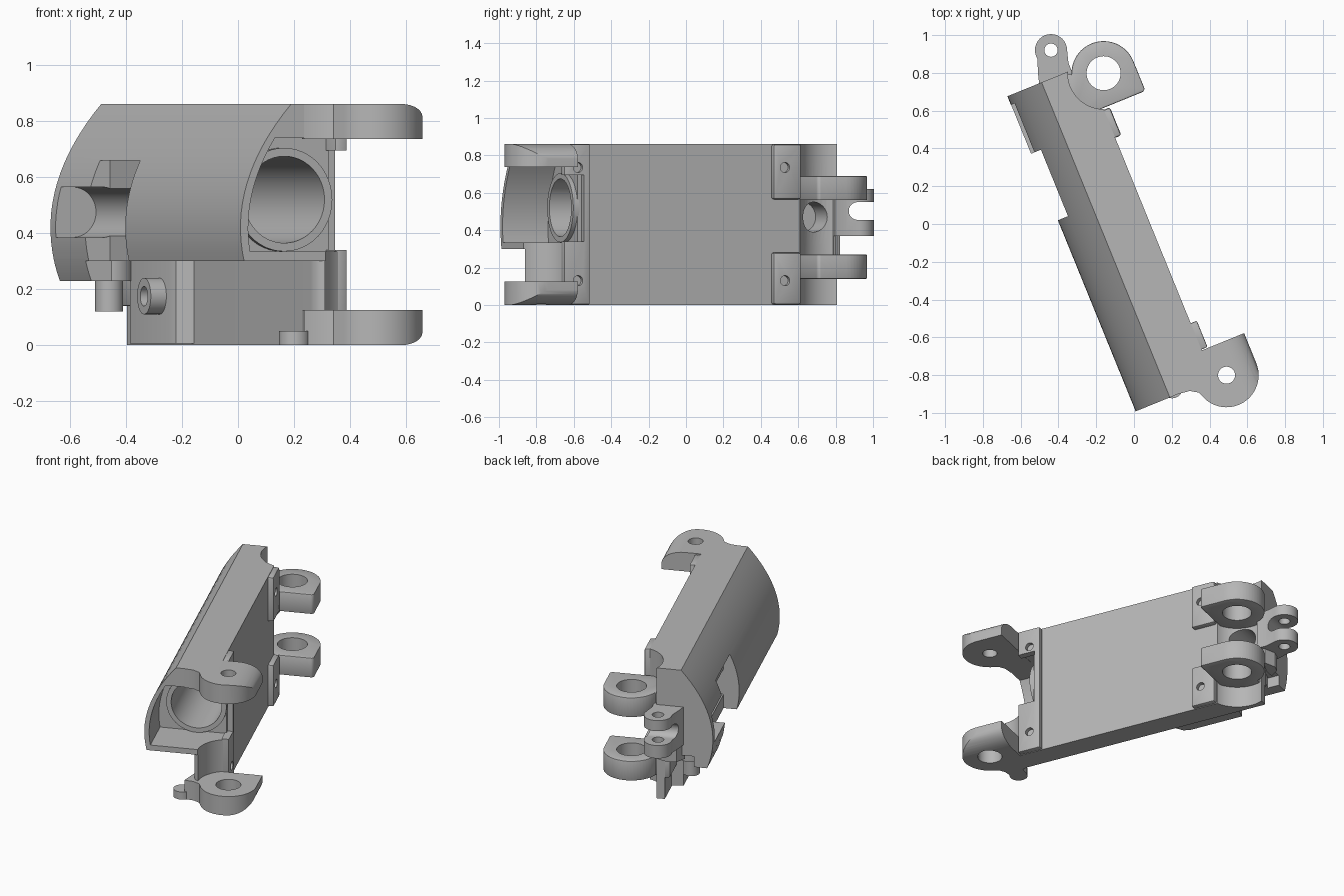
import bpy, bmesh, math
from mathutils import Matrix, Vector

if "Cube" in bpy.data.objects:
    bpy.data.objects.remove(bpy.data.objects["Cube"])

gray = bpy.data.materials.new("plain gray")
gray.use_nodes = True
gray.diffuse_color = (0.47, 0.47, 0.47, 1)
gray.node_tree.nodes["Principled BSDF"].inputs["Base Color"].default_value = gray.diffuse_color
parts = []
TOP = 0.862          # overall height
TURN = math.atan2(0.377, 0.926)


def prism(name, pts, axis, lo, hi, bevel=0):
    """Extrude a 2D outline along x, y or z between lo and hi."""
    place = {"x": lambda p, d: (d, p[0], p[1]),
             "y": lambda p, d: (p[0], d, p[1]),
             "z": lambda p, d: (p[0], p[1], d)}[axis]
    bm = bmesh.new()
    face = bm.faces.new([bm.verts.new(place(p, lo)) for p in pts])
    ext = bmesh.ops.extrude_face_region(bm, geom=[face])
    shift = Vector(place((0, 0), hi - lo))
    bmesh.ops.translate(bm, vec=shift, verts=[v for v in ext["geom"] if isinstance(v, bmesh.types.BMVert)])
    bmesh.ops.recalc_face_normals(bm, faces=bm.faces)
    if bevel:
        bmesh.ops.bevel(bm, geom=bm.edges[:], offset=bevel, segments=2, affect="EDGES", profile=0.5)
    mesh = bpy.data.meshes.new(name)
    bm.to_mesh(mesh)
    bm.free()
    mesh.materials.append(gray)
    ob = bpy.data.objects.new(name, mesh)
    bpy.context.scene.collection.objects.link(ob)
    parts.append(ob)
    return ob


def arc(c, r, a, b, n=24):
    return [(c[0] + r * math.cos(math.radians(a + (b - a) * i / n)),
             c[1] + r * math.sin(math.radians(a + (b - a) * i / n))) for i in range(n + 1)]


def rect(a, b, c, d):
    return [(a, c), (b, c), (b, d), (a, d)]


def cyl(name, c, r, axis, lo, hi):
    return prism(name, arc(c, r, 0, 360, 48)[:-1], axis, lo, hi)


def combine(target, others, op="DIFFERENCE"):
    """Apply booleans to the target and drop the helper shapes."""
    for other in others:
        m = target.modifiers.new("cut", "BOOLEAN")
        m.operation, m.solver, m.object = op, "EXACT", other
        other.hide_render = True
    deps = bpy.context.evaluated_depsgraph_get()
    mesh = bpy.data.meshes.new_from_object(target.evaluated_get(deps))
    target.modifiers.clear()
    target.data = mesh
    for other in others:
        parts.remove(other)
        bpy.data.objects.remove(other)


def side(z, inset=0):
    """Bowed side of the housing."""
    return (-0.366 + inset + 0.194 * ((z - 0.42) / 0.44) ** 2, z)


def bowed(z0, z1, right, inset=0, n=16):
    return [side(z1 + (z0 - z1) * i / n, inset) for i in range(n + 1)] + [(right, z0), (right, z1)]


FRONT, REAR = (0.152, -0.926), (0.152, 0.80)

# housing: bowed shell with front cavity, bore, side window and groove
body = prism("housing", bowed(0.30, TOP, 0.08), "y", -0.922, 0.879)
groove = [(-0.5, 0.385)] + arc((-0.30, 0.475), 0.09, -90, 90) + [(-0.5, 0.565)]
combine(body, [
    prism("cavity", bowed(0.335, 0.74, 0.3, 0.03), "y", -1.1, -0.66),
    cyl("bore", (-0.10, 0.52), 0.155, "y", -0.8, 0.1),
    cyl("front_clearance", FRONT, 0.19, "z", 0.1, 0.74),
    cyl("rear_clearance", REAR, 0.19, "z", -0.1, 1),
    prism("window", rect(0.17, 0.55, 0.29, 0.66), "x", -0.6, -0.27),
    prism("groove", groove, "y", 0.172, 0.83),
    cyl("cross_hole", (0.75, 0.47), 0.08, "x", -0.2, 0.2),
])
ring = cyl("bore_ring", (-0.10, 0.52), 0.185, "y", -0.685, -0.65)
combine(ring, [cyl("ring_hole", (-0.10, 0.52), 0.155, "y", -0.8, -0.5)])

# rear skirt of the housing
skirt = prism("rear_skirt", bowed(0.23, 0.31, -0.25), "y", 0.58, 0.879)
cyl("pin_collar", (-0.2, 0.73), 0.085, "z", 0.23, 0.32)
cyl("pin", (-0.2, 0.73), 0.05, "z", 0.12, 0.3)

# lower base with rounded front corner
base_outline = [(0.08, -0.922), (0.08, 0.879), (-0.07, 0.879)] + arc((-0.01, -0.862), 0.06, 180, 270, 8)
base = prism("base", base_outline, "z", 0, 0.31)
combine(base, [cyl("front_scoop", FRONT, 0.19, "z", -1, 1), cyl("rear_scoop", REAR, 0.19, "z", -1, 1)])
prism("side_block", [(-0.05, 0.24), (-0.08, 0.25), (-0.125, 0.28), (-0.14, 0.32),
                     (-0.14, 0.68), (-0.05, 0.70)], "z", 0.005, 0.305)
boss = cyl("side_boss", (0.40, 0.175), 0.065, "x", -0.20, -0.13)
combine(boss, [cyl("boss_hole", (0.40, 0.175), 0.035, "x", -0.3, -0.16)])

# mounting pads on the flat face
pad_f = prism("front_pad", rect(-0.75, -0.60, 0.003, TOP - 0.003), "x", 0.07, 0.115, 0.006)
combine(pad_f, [prism("pad_notch", rect(-0.9, -0.635, 0.34, 0.695), "x", 0, 0.2)]
        + [cyl("screw", (-0.67, z), 0.027, "x", 0.09, 0.2) for z in (0.13, 0.735)])
for name, lo, hi, z in (("lower", 0.003, 0.28, 0.13), ("upper", 0.565, TOP - 0.003, 0.735)):
    pad = prism(name + "_rear_pad", rect(0.46, 0.62, lo, hi), "x", 0.07, 0.115, 0.012)
    combine(pad, [cyl("screw", (0.525, z), 0.027, "x", 0.09, 0.2)])

# front lugs, rounded on their outer sides
outline = [(0.322, -0.755), (-0.06, -0.755), (-0.12, -0.922), (-0.06, -0.93), (-0.02, -0.955)]
outline += arc(FRONT, 0.17, 200, 360)
for name, flip, hole in (("upper", False, 0.045), ("lower", True, 0.075)):
    z = (lambda v: TOP - v) if flip else (lambda v: v)
    lo, hi = sorted((z(0.737), z(TOP)))
    lug = prism(name + "_front_lug", outline, "z", lo, hi)
    crown = [(-0.4, 0.7), (-0.4, TOP)] + [(0.18 + 0.143 * math.sin(a), 0.775 + 0.087 * math.cos(a))
                                         for a in [i * math.pi / 20 for i in range(11)]] + [(0.323, 0.7)]
    combine(lug, [prism("crown", [(x, z(v)) for x, v in crown], "y", -1.3, -0.5)], "INTERSECT")
    combine(lug, [cyl("lug_hole", FRONT, hole, "z", -1, 2)])
cyl("lug_tail", (-0.14, -0.88), 0.055, "z", 0, 0.05)
prism("tail_web", rect(-0.14, 0.0, -0.92, -0.82), "z", 0, 0.05)

# rear lugs
outline = [(0.31, 0.63), (0.322, 0.642)] + arc(REAR, 0.17, 0, 160) + [(-0.06, 0.88), (-0.1, 0.87), (-0.1, 0.63)]
for name, lo in (("lower", 0.14), ("upper", 0.56)):
    lug = prism(name + "_rear_lug", outline, "z", lo, lo + 0.13, 0.006)
    combine(lug, [cyl("lug_hole", REAR, 0.09, "z", -1, 2)])

# small forked ears on the rear wall
EAR = (-0.06, 1.018)
outline = [(0.0, 0.86), (0.0, 0.92)] + arc(EAR, 0.085, -20, 190) + [(-0.17, 0.93), (-0.19, 0.86)]
ears = prism("rear_ears", outline, "z", 0.37, 0.62)
combine(ears, [cyl("ear_hole", EAR, 0.035, "z", 0, 1),
               prism("ear_gap", [(1.3, 0.55), (1.3, 0.455)] + arc((0.985, 0.5025), 0.0475, 270, 90), "x", -0.5, 0.5)])
prism("ear_web", [(-0.19, 0.86), (-0.02, 0.86), (-0.03, 0.9), (-0.1, 0.93), (-0.15, 0.92)], "z", 0.27, 0.6)

# turn the whole assembly and shade it
for ob in bpy.context.view_layer.objects:
    ob.select_set(ob in parts)
for ob in parts:
    ob.data.transform(Matrix.Rotation(TURN, 4, "Z"))
bpy.context.view_layer.objects.active = body
bpy.ops.object.shade_smooth_by_angle(angle=math.radians(30))
